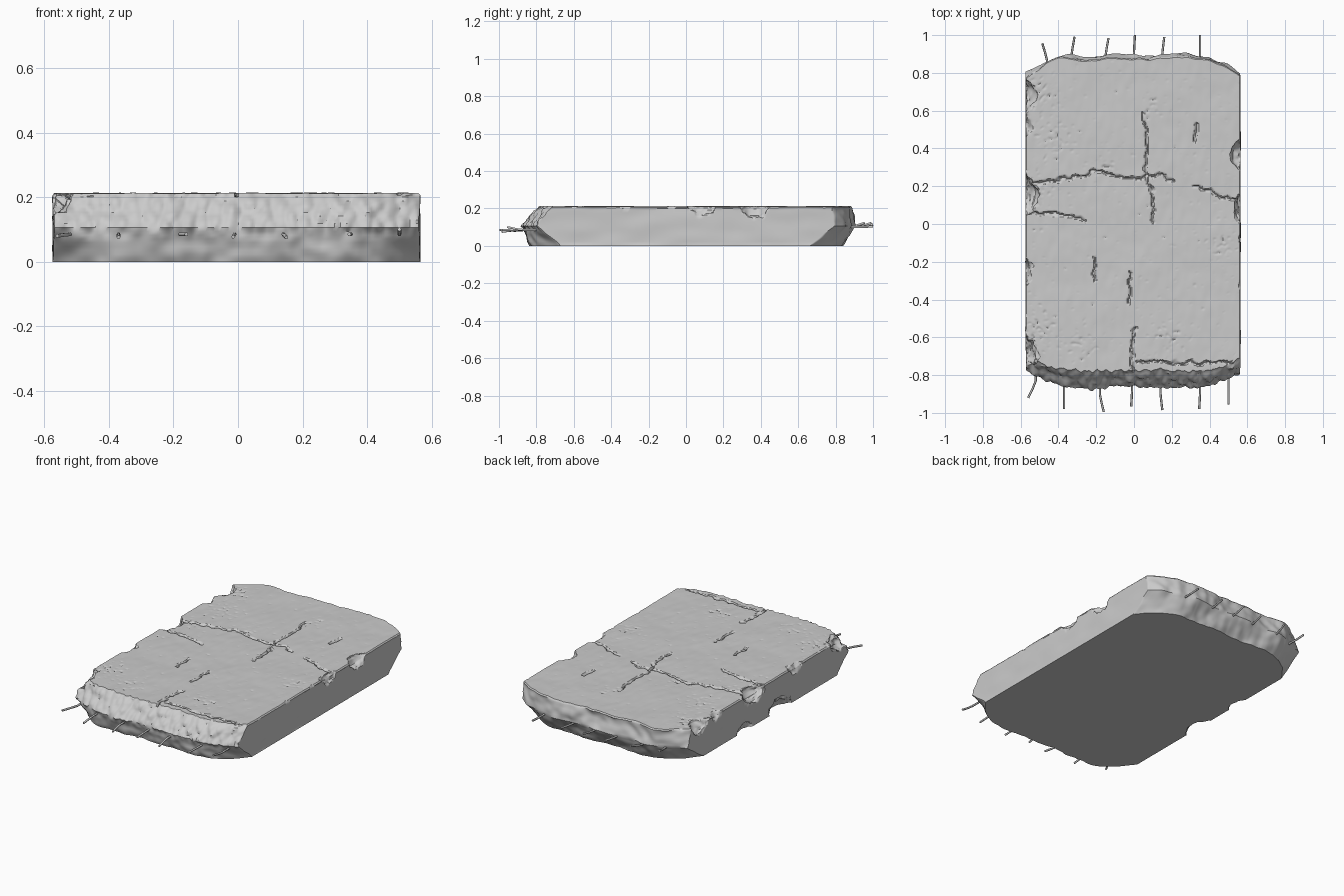
import bpy, bmesh, math, random
from mathutils import Vector, noise

random.seed(4)
if "Cube" in bpy.data.objects:
    bpy.data.objects.remove(bpy.data.objects["Cube"], do_unlink=True)


def material(name, rgb):
    m = bpy.data.materials.new(name)
    m.use_nodes = True
    m.diffuse_color = (*rgb, 1)
    m.node_tree.nodes["Principled BSDF"].inputs["Base Color"].default_value = (*rgb, 1)
    return m


grey = material("concrete grey", (0.6, 0.6, 0.6))
NX, NY, NZ = 180, 280, 18
TOP = 0.212


def mix(levels, z):
    """Blend bottom, middle and top values at height z."""
    t = min(max(z / TOP, 0), 1) * 2
    a, b, c = levels
    return a + (b - a) * t if t < 1 else b + (c - b) * (t - 1)


def end_y(x, z, side):
    """Reach of the front (-1) or back (+1) end, with broken waves and rubble."""
    if side < 0:
        reach, drop = mix((.83, .87, .785), z), mix((.16, .09, .07), z)
    else:
        reach, drop = mix((.83, .895, .88), z), mix((.17, .1, .1), z)
    t = max(0, (abs(x) - .35) / .22)
    y = reach - drop * t ** 1.7
    y += .022 * noise.noise((x * 6, side * 5, z * 9))
    y += .008 * noise.noise((x * 19, side * 3, z * 24))
    if side < 0 and z > .07:
        d = noise.voronoi((x * 26, z * 26, 1.5))[0][0]
        y += .03 * min(1, (z - .07) / .04) * (.35 - d)
    return y


# Cracks on the top as polylines of (x, y)
cracks = [
    [(-.31, .25), (-.2, .28), (-.06, .25), (.03, .24), (.12, .26), (.21, .23)],
    [(.05, .59), (.07, .42), (.06, .26), (.1, .15), (.1, .0)],
    [(-.57, .06), (-.42, .05), (-.25, .03)],
    [(-.55, .2), (-.45, .23), (-.31, .25)],
    [(.31, .2), (.4, .18), (.46, .14), (.56, .13)],
    [(.33, .53), (.32, .44)],
    [(0, -.55), (-.01, -.7), (-.01, -.84)],
    [(.02, -.73), (.2, -.73), (.38, -.74), (.52, -.73)],
    [(-.02, -.25), (-.03, -.42)],
    [(-.21, -.19), (-.21, -.3)],
]
segments = [(Vector(a), Vector(b)) for c in cracks for a, b in zip(c, c[1:])]


def crack_depth(p):
    p = p + Vector((noise.noise((p.x * 25, p.y * 25, 0)), noise.noise((p.x * 25, p.y * 25, 9)))) * .018
    near = 1.0
    for a, b in segments:
        if min(a.x, b.x) - .02 < p.x < max(a.x, b.x) + .02 and min(a.y, b.y) - .02 < p.y < max(a.y, b.y) + .02:
            ab = b - a
            t = min(1, max(0, (p - a).dot(ab) / ab.length_squared))
            near = min(near, (p - a - ab * t).length)
    return max(0, 1 - near / .008) * .016


# Patches of pitting on the top: x, y, radius
pits = [(-.42, .45, .17), (-.5, .7, .16), (-.5, -.55, .18), (.46, -.12, .14), (.1, .62, .1),
        (-.3, -.65, .15), (-.15, .3, .12), (.2, -.6, .14), (-.5, .2, .12)]


def top_drop(x, y):
    d = crack_depth(Vector((x, y)))
    d += .003 * noise.noise((x * 5, y * 5, 2)) + .0015 * noise.noise((x * 26, y * 14, 3))
    weight = max(max(0, 1 - math.hypot(x - a, y - b) / r) for a, b, r in pits)
    n = noise.noise((x * 48, y * 48, 7))
    d += .012 * max(0, n - .55 + .55 * weight) if weight else .012 * max(0, n - .55)
    return max(d, -.003)


# Chips knocked out of the long edges: centre and radius
chips = [((.605, .37, .24), .1), ((.61, .08, .24), .09), ((-.61, .15, .24), .115),
         ((-.61, .68, .24), .1), ((-.61, .52, .24), .075), ((-.62, -.25, .245), .09),
         ((-.63, -.7, .25), .13), ((-.63, -.1, -.03), .13), ((-.63, .25, -.03), .1),
         ((.61, -.33, .25), .07), ((.6, -.08, .25), .06)]
chips = [(Vector(c), r) for c, r in chips]


def place(i, j, k):
    """Turn a lattice index into a point on the worn slab."""
    x, z = -.575 + 1.14 * i / NX, TOP * k / NZ
    v = 2 * j / NY - 1
    y = v * end_y(x, z, 1 if v > 0 else -1)
    p = Vector((x, y, z))
    if k == NZ:
        p.z -= top_drop(x, y)
        if i in (0, NX) or j in (0, NY):
            p.z -= .007
    elif i in (0, NX) and 0 < k:
        p.x += .004 * noise.noise((i, y * 6, z * 12)) - (.002 if i else -.002)
    for c, r in chips:
        off = p - c
        r *= 1 + .16 * noise.noise(p * 18) + .1 * noise.noise(p * 45)
        if off.length < r:
            p = c + off.normalized() * r
    p.z = max(p.z, 0) if k else 0
    return p


# Slab shell: top grid, four layered sides and one flat underside
bm = bmesh.new()
cache = {}


def vert(i, j, k):
    if (i, j, k) not in cache:
        cache[i, j, k] = bm.verts.new(place(i, j, k))
    return cache[i, j, k]


for i in range(NX):
    for j in range(NY):
        bm.faces.new([vert(i + a, j + b, NZ) for a, b in ((0, 0), (1, 0), (1, 1), (0, 1))])
rim = ([(i, 0) for i in range(NX)] + [(NX, j) for j in range(NY)]
       + [(i, NY) for i in range(NX, 0, -1)] + [(0, j) for j in range(NY, 0, -1)])
for a, b in zip(rim, rim[1:] + rim[:1]):
    for k in range(NZ):
        bm.faces.new([vert(*a, k), vert(*b, k), vert(*b, k + 1), vert(*a, k + 1)])
bm.faces.new([vert(*a, 0) for a in reversed(rim)])
mesh = bpy.data.meshes.new("concrete_slab")
bm.to_mesh(mesh)
bm.free()
slab = bpy.data.objects.new("concrete_slab", mesh)
bpy.context.collection.objects.link(slab)
mesh.materials.append(grey)
bpy.context.view_layer.objects.active = slab
slab.select_set(True)
bpy.ops.object.shade_smooth_by_angle(angle=math.radians(35))


# Bent reinforcing rods poking out of both ends
def rod(name, x0, x1, y1, z0, z1):
    s = 1 if y1 > 0 else -1
    cu = bpy.data.curves.new(name, "CURVE")
    cu.dimensions = "3D"
    cu.bevel_depth, cu.bevel_resolution, cu.use_fill_caps = .006, 1, True
    sp = cu.splines.new("POLY")
    path = [(x0, y1 - s * .17, z0), (x0, y1 - s * .09, z0),
            (x0 * .6 + x1 * .4, y1 - s * .05, z0 * .7 + z1 * .3), (x1, y1, z1)]
    sp.points.add(len(path) - 1)
    for pt, co in zip(sp.points, path):
        pt.co = (*co, 1)
    cu.materials.append(grey)
    bpy.context.collection.objects.link(bpy.data.objects.new(name, cu))


front = [(-.52, -.56, .92), (-.37, -.37, .98), (-.18, -.16, .995), (-.01, -.015, .965),
         (.14, .15, .985), (.35, .345, .98), (.5, .5, .955)]
back = [(-.46, -.485, .955), (-.33, -.315, .99), (-.15, -.135, .985), (0, .005, 1),
        (.15, .16, .99), (.35, .35, 1)]
for n, (a, b, y) in enumerate(front):
    rod(f"front_rod_{n + 1}", a, b, -y, .085, .085 + random.uniform(-.012, .018))
for n, (a, b, y) in enumerate(back):
    rod(f"back_rod_{n + 1}", a, b, y, .1, .11 + random.uniform(-.012, .02))
